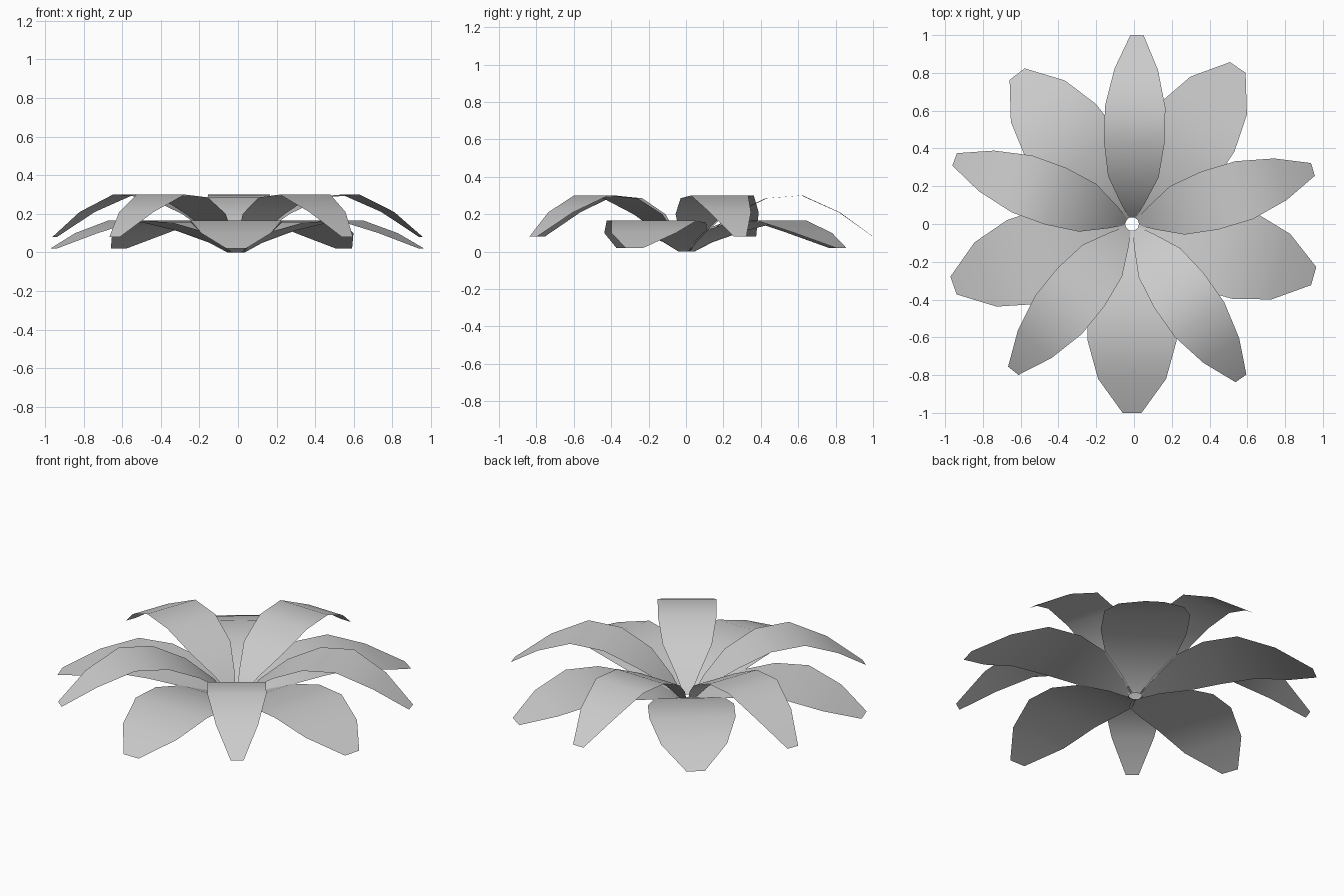
import bpy
from math import cos, sin, radians

cube = bpy.data.objects.get("Cube")
if cube:
    bpy.data.objects.remove(cube, do_unlink=True)

grey = bpy.data.materials.new("petal grey")
grey.use_nodes = True
colour = (0.6, 0.6, 0.6, 1)
grey.diffuse_color = colour
grey.node_tree.nodes["Principled BSDF"].inputs["Base Color"].default_value = colour

# Petal rows from base to tip: distance from the centre, half width, height
UPPER = [(0.035, 0.02, 0.0), (0.11, 0.064, 0.09), (0.25, 0.134, 0.2),
         (0.43, 0.16, 0.285), (0.62, 0.16, 0.3), (0.82, 0.115, 0.21),
         (1.0, 0.035, 0.08)]
LOWER = [(0.035, 0.03, 0.0), (0.11, 0.09, 0.05), (0.25, 0.19, 0.11),
         (0.43, 0.235, 0.155), (0.62, 0.235, 0.165), (0.82, 0.18, 0.1),
         (1.0, 0.05, 0.02)]
CENTRE_X = -0.01


def petal(name, rows, angle):
    """A thin bent leaf, straight across its width, pointing along the angle."""
    c, s = cos(radians(angle)), sin(radians(angle))
    verts = []
    for r, half, z in rows:
        for side in (-half, half):
            verts.append((CENTRE_X + r * c - side * s, r * s + side * c, z))
    faces = [(i, i + 2, i + 3, i + 1) for i in range(0, len(verts) - 2, 2)]
    mesh = bpy.data.meshes.new(name)
    mesh.from_pydata(verts, [], faces)
    mesh.materials.append(grey)
    mesh.shade_smooth()
    obj = bpy.data.objects.new(name, mesh)
    bpy.context.collection.objects.link(obj)


# Two whorls of five petals, slightly uneven in spacing
for n, angle in enumerate((88.5, 16.8, -54.8, -129, 160)):
    petal(f"upper_petal_{n + 1}", UPPER, angle)
for n, angle in enumerate((-90, -16, 56, 127.5, -161)):
    petal(f"lower_petal_{n + 1}", LOWER, angle)
